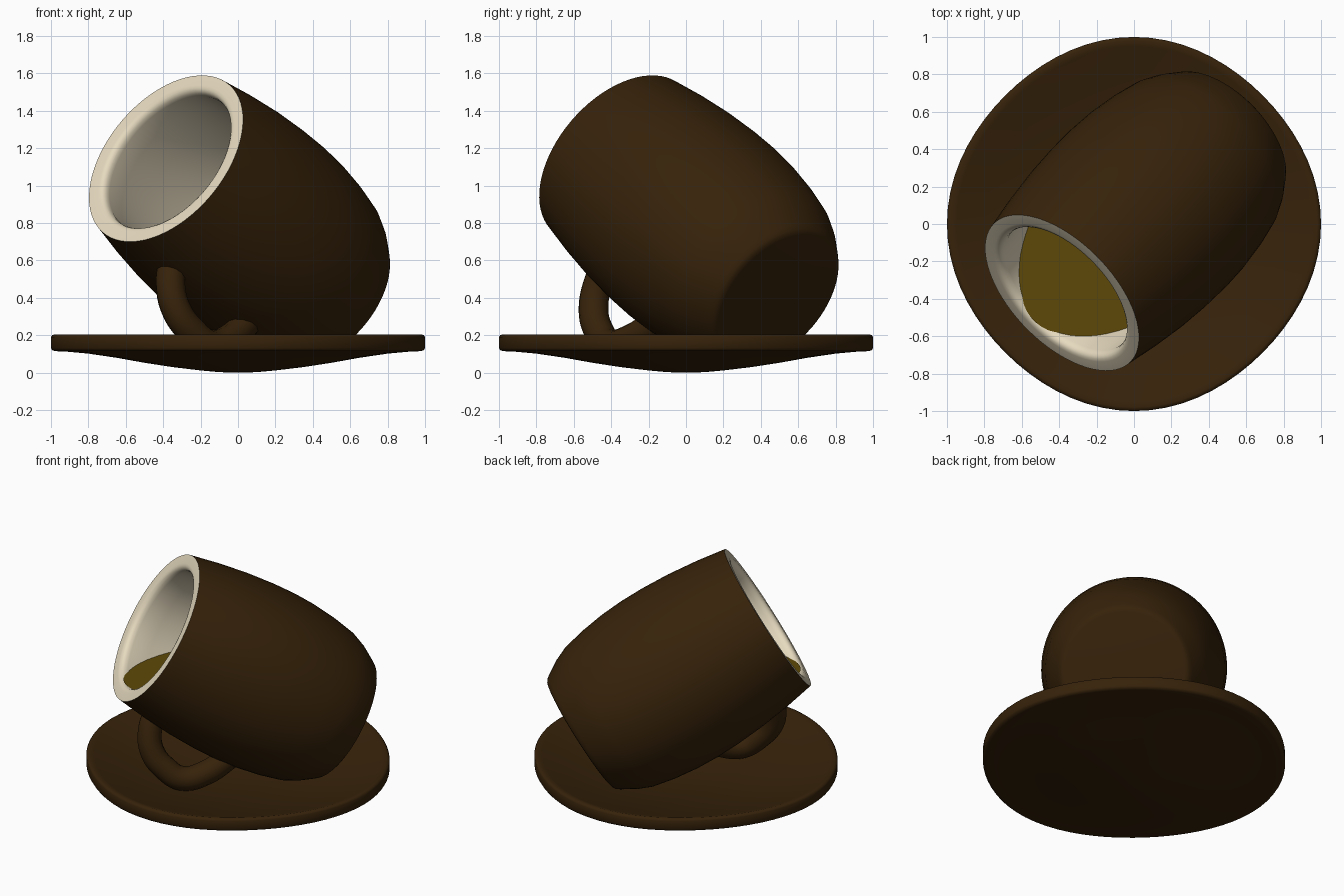
import bpy, bmesh, math
from mathutils import Matrix, Vector

if "Cube" in bpy.data.objects:
    bpy.data.objects.remove(bpy.data.objects["Cube"])

SEGMENTS = 72


def material(name, rgb):
    m = bpy.data.materials.new(name)
    m.diffuse_color = (*rgb, 1)
    m.use_nodes = True
    m.node_tree.nodes["Principled BSDF"].inputs["Base Color"].default_value = m.diffuse_color
    return m


brown = material("dark brown glaze", (0.037, 0.016, 0.003))
cream = material("cream glaze", (0.79, 0.70, 0.52))
tea = material("olive tea", (0.11, 0.066, 0.002))


def lathe_mesh(profile, squeeze=0.0):
    """Revolve (radius, height) points about z; squeeze pulls in the diagonals."""
    bm = bmesh.new()
    rings = []
    for i in range(SEGMENTS):
        a = math.tau * i / SEGMENTS
        k = 1 - squeeze * math.sin(2 * a) ** 2
        rings.append([bm.verts.new((k * r * math.cos(a), k * r * math.sin(a), z))
                      for r, z in profile])
    for i in range(SEGMENTS):
        p, q = rings[i], rings[(i + 1) % SEGMENTS]
        for j in range(len(profile) - 1):
            bm.faces.new((p[j], q[j], q[j + 1], p[j + 1]))
    bmesh.ops.remove_doubles(bm, verts=bm.verts[:], dist=1e-5)
    return bm


def smooth(ob):
    bpy.ops.object.select_all(action='DESELECT')
    ob.select_set(True)
    bpy.context.view_layer.objects.active = ob
    bpy.ops.object.shade_smooth_by_angle(angle=math.radians(50))


def finish(bm, name, mat, matrix=None):
    if matrix:
        bm.transform(matrix)
    me = bpy.data.meshes.new(name)
    bm.to_mesh(me)
    bm.free()
    ob = bpy.data.objects.new(name, me)
    bpy.context.collection.objects.link(ob)
    me.materials.append(mat)
    smooth(ob)
    return ob


# Tilted mug frame: z along the mug axis, x toward the handle
HEIGHT = 1.43
axis = Vector((-0.609, -0.596, 0.517)).normalized()
side = axis.cross(Vector((0, 0, 1))).normalized()
if side.x < 0:
    side.negate()
down = -axis.cross(side).normalized()
turn = math.radians(12)
x_dir = down * math.cos(turn) + side * math.sin(turn)
y_dir = axis.cross(x_dir)
frame = Matrix((x_dir, y_dir, axis)).transposed().to_4x4()
frame.translation = Vector((-0.385, -0.368, 1.145)) - axis * HEIGHT

# Saucer
finish(lathe_mesh([
    (0, 0), (0.1, 0.003), (0.2, 0.012), (0.35, 0.03), (0.5, 0.053),
    (0.65, 0.08), (0.8, 0.102), (0.92, 0.113), (0.975, 0.115), (0.993, 0.12),
    (1, 0.132), (1, 0.19), (0.994, 0.2), (0.98, 0.205), (0.95, 0.197),
    (0.8, 0.15), (0.6, 0.102), (0.4, 0.066), (0.2, 0.042), (0, 0.035)],
    0.027), "saucer", brown)

# Mug outside
finish(lathe_mesh([
    (0, 0), (0.385, 0), (0.405, 0.004), (0.42, 0.014), (0.435, 0.035),
    (0.492, 0.13), (0.53, 0.22), (0.562, 0.37), (0.583, 0.53),
    (0.591, 0.68), (0.589, 0.84), (0.577, 1.03), (0.553, 1.23),
    (0.52, HEIGHT)]), "mug_body", brown, frame)

# Rim and inner wall
finish(lathe_mesh([
    (0.52, HEIGHT), (0.46, 1.43), (0.443, 1.427), (0.43, 1.418),
    (0.422, 1.403), (0.42, 1.38), (0.44, 1.25), (0.465, 1.05),
    (0.485, 0.8), (0.48, 0.5), (0.43, 0.22), (0.36, 0.13), (0, 0.12)]),
    "mug_lining", cream, frame)

# Level liquid surface, cut from the inner volume right up to the lip
bm = lathe_mesh([(0.422, 1.425), (0.422, 1.38), (0.44, 1.25), (0.465, 1.05),
                 (0.485, 0.8), (0.48, 0.5), (0.43, 0.22), (0, 0.12)])
bm.transform(frame)
level = min(v.co.z for v in bm.verts if
            (frame.inverted() @ v.co).z > 1.42) - 0.002
cut = bmesh.ops.bisect_plane(bm, geom=bm.verts[:] + bm.edges[:] + bm.faces[:],
                             plane_co=(0, 0, level), plane_no=(0, 0, 1))
walls = bm.faces[:]
loop = [e for e in cut["geom_cut"] if isinstance(e, bmesh.types.BMEdge)]
bmesh.ops.contextual_create(bm, geom=loop)
bmesh.ops.delete(bm, geom=walls, context='FACES')
for f in bm.faces:
    f.normal_update()
    if f.normal.z < 0:
        f.normal_flip()
finish(bm, "liquid", tea)

# Handle: a round tube along a slightly skewed loop below the mug
path = [(0.46, 1.15), (0.62, 1.125), (0.735, 1.045), (0.79, 0.93),
        (0.80, 0.80), (0.70, 0.68), (0.5, 0.57)]
curve = bpy.data.curves.new("handle", 'CURVE')
curve.dimensions = '3D'
curve.bevel_depth = 0.08
curve.bevel_resolution = 4
curve.resolution_u = 6
curve.use_fill_caps = True
spline = curve.splines.new('BEZIER')
spline.bezier_points.add(len(path) - 1)
for i, (bp, (r, z)) in enumerate(zip(spline.bezier_points, path)):
    a = math.radians(-5 + 10 * i / (len(path) - 1))
    bp.co = frame @ Vector((r * math.cos(a), r * math.sin(a), z))
    bp.handle_left_type = bp.handle_right_type = 'AUTO'
curve.materials.append(brown)
handle = bpy.data.objects.new("handle", curve)
bpy.context.collection.objects.link(handle)
bpy.ops.object.select_all(action='DESELECT')
handle.select_set(True)
bpy.context.view_layer.objects.active = handle
bpy.ops.object.convert(target='MESH')
smooth(bpy.context.view_layer.objects.active)
